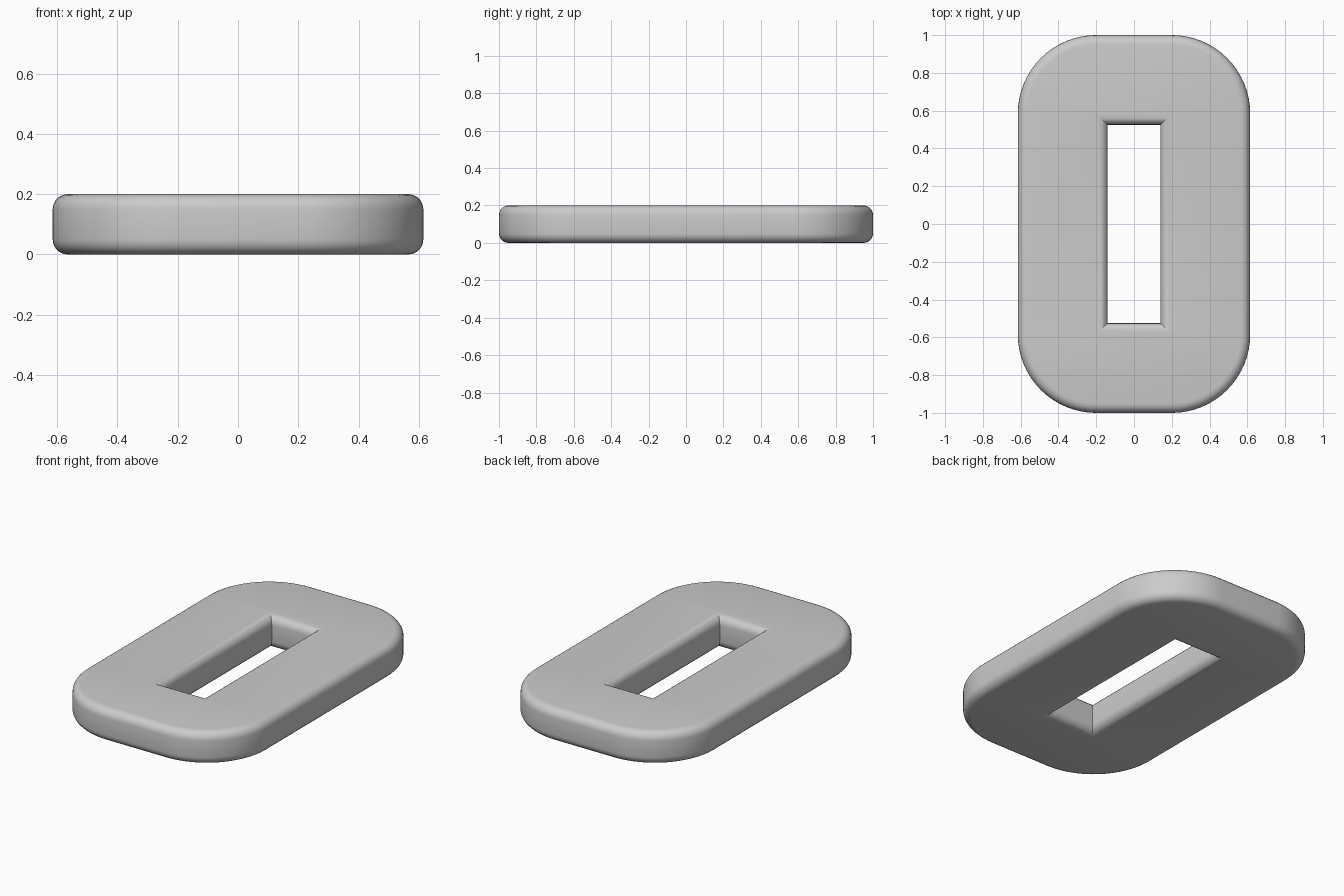
import bpy, math

if "Cube" in bpy.data.objects:
    bpy.data.objects.remove(bpy.data.objects["Cube"])

BEVEL = 0.05
HEIGHT = 0.2
HX, HY, R = 0.615 - BEVEL, 1.0 - BEVEL, 0.415 - BEVEL   # outer outline before bevel
IX, IY = 0.14 + BEVEL, 0.525 + BEVEL                    # slot before bevel

curve = bpy.data.curves.new("link_plate", 'CURVE')
curve.dimensions = '2D'
curve.fill_mode = 'BOTH'
curve.extrude = HEIGHT / 2 - BEVEL
curve.bevel_depth = BEVEL
curve.bevel_resolution = 4


def add_outline(points):
    spline = curve.splines.new('POLY')
    spline.points.add(len(points) - 1)
    for p, (x, y) in zip(spline.points, points):
        p.co = (x, y, 0, 1)
    spline.use_cyclic_u = True


# Rounded outer outline, clockwise
STEPS = 16
outer = []
for sx, sy, start in ((1, 1, 90), (1, -1, 0), (-1, -1, -90), (-1, 1, -180)):
    for i in range(STEPS + 1):
        a = math.radians(start - 90 * i / STEPS)
        outer.append((sx * (HX - R) + R * math.cos(a), sy * (HY - R) + R * math.sin(a)))
add_outline(outer)

# Rectangular slot, opposite direction
add_outline([(IX, IY), (-IX, IY), (-IX, -IY), (IX, -IY)])

# Turn into a clean mesh resting on the ground
plate = bpy.data.objects.new("link_plate", curve)
plate.location.z = HEIGHT / 2
bpy.context.collection.objects.link(plate)
bpy.context.view_layer.objects.active = plate
plate.select_set(True)
bpy.ops.object.convert(target='MESH')
plate = bpy.context.object
plate.name = "link_plate"
bpy.ops.object.mode_set(mode='EDIT')
bpy.ops.mesh.select_all(action='SELECT')
bpy.ops.mesh.remove_doubles(threshold=0.0005)
bpy.ops.mesh.normals_make_consistent(inside=False)
bpy.ops.object.mode_set(mode='OBJECT')
bpy.ops.object.shade_smooth_by_angle(angle=math.radians(35))
